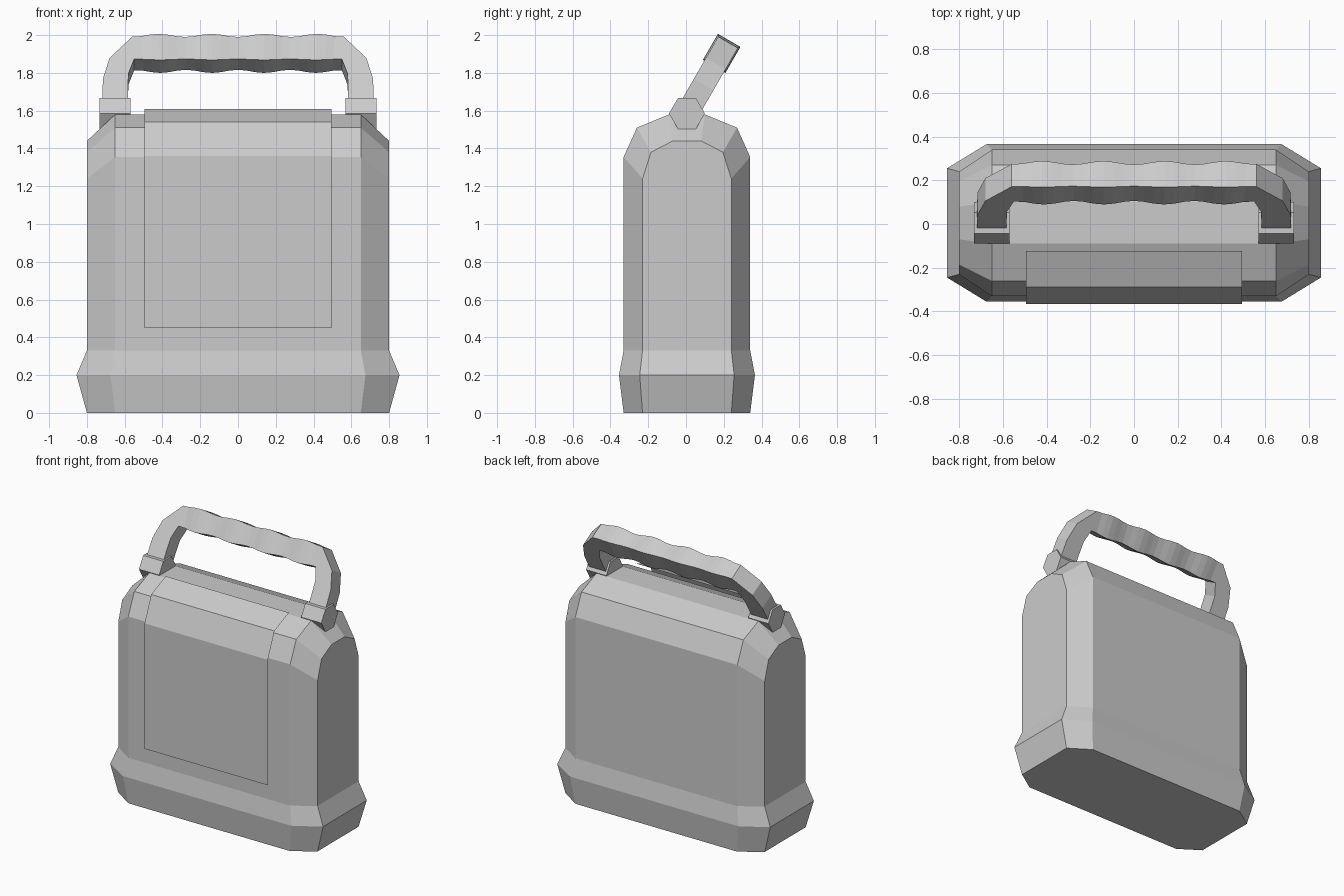
import bpy, bmesh, math
from mathutils import Vector

if "Cube" in bpy.data.objects:
    bpy.data.objects.remove(bpy.data.objects["Cube"])

grey = bpy.data.materials.new("plain grey")
grey.use_nodes = True
GREY = (0.6, 0.6, 0.6, 1)
grey.diffuse_color = GREY
grey.node_tree.nodes["Principled BSDF"].inputs["Base Color"].default_value = GREY

YC = 0.005  # depth centre of the can


def loft(bm, rings, closed=True, cap_first=False, cap_last=False):
    """Skin a row of rings with quads, with optional end caps."""
    vs = [[bm.verts.new(p) for p in ring] for ring in rings]
    n = len(vs[0])
    for a, b in zip(vs, vs[1:]):
        for i in range(n if closed else n - 1):
            j = (i + 1) % n
            bm.faces.new((a[i], a[j], b[j], b[i]))
    if cap_first:
        bm.faces.new(vs[0])
    if cap_last:
        bm.faces.new(vs[-1])


def finish(bm, name, fix_normals=True):
    bmesh.ops.remove_doubles(bm, verts=bm.verts, dist=0.0005)
    if fix_normals:
        bmesh.ops.recalc_face_normals(bm, faces=bm.faces)
    mesh = bpy.data.meshes.new(name)
    bm.to_mesh(mesh)
    bm.free()
    mesh.materials.append(grey)
    ob = bpy.data.objects.new(name, mesh)
    bpy.context.collection.objects.link(ob)
    return ob


def octagon(x_out, x_in, y_out, y_in, z):
    quarter = [(x_out, y_in), (x_in, y_out)]
    pts = quarter + [(-x, y) for x, y in reversed(quarter)]
    pts += [(-x, -y) for x, y in pts]
    return [(x, y + YC, z) for x, y in pts]


def arch(x, half):
    """Open, symmetric side outline, from the rear foot over to the front foot."""
    pts = half + [(-y, z) for y, z in reversed(half)]
    return [(x, y + YC, z) for y, z in pts]


# Body: flared foot, then a bevelled shell
bm = bmesh.new()
loft(bm, [octagon(0.80, 0.65, 0.335, 0.235, 0),
          octagon(0.855, 0.675, 0.36, 0.25, 0.2),
          octagon(0.80, 0.65, 0.335, 0.235, 0.33)], cap_first=True)
broad = [(0.335, 0.33), (0.335, 1.355), (0.265, 1.51), (0.095, 1.58)]
narrow = [(0.235, 0.33), (0.235, 1.24), (0.19, 1.38), (0.075, 1.44)]
loft(bm, [arch(-0.80, narrow), arch(-0.65, broad),
          arch(0.65, broad), arch(0.80, narrow)],
     closed=False, cap_first=True, cap_last=True)
finish(bm, "can_body")

# Label: a folded sheet floating just off the front
bm = bmesh.new()
fold = [(-0.365, 0.45), (-0.365, 1.36), (-0.288, 1.54), (-0.123, 1.61)]
loft(bm, [[(-0.495, y, z), (0.495, y, z)] for y, z in fold], closed=False)
finish(bm, "front_label", fix_normals=False)

# Hexagonal handle hinges
for side, name in ((1, "left_hinge"), (-1, "right_hinge")):
    bm = bmesh.new()
    hexagon = [(0.095 * math.cos(math.radians(a)), 0.094 * math.sin(math.radians(a)))
               for a in range(0, 360, 60)]
    loft(bm, [[(side * x, y + YC, z + 1.585) for y, z in hexagon]
              for x in (0.57, 0.732)], cap_first=True, cap_last=True)
    finish(bm, name)

# Handle: square bar, leaning backwards, with a grip of four swells
lean = math.radians(30)
up = Vector((0, math.sin(lean), math.cos(lean)))
back = Vector((0, math.cos(lean), -math.sin(lean)))
pivot = Vector((0, YC, 1.585))


def section(outer, inner, depth):
    ring = []
    for (x, u), d in ((outer, -depth), (outer, depth), (inner, depth), (inner, -depth)):
        ring.append(pivot + Vector((x, 0, 0)) + up * u + back * d)
    return ring


leg = [((0.72, 0), (0.583, 0)), ((0.715, 0.178), (0.583, 0.11)),
       ((0.68, 0.305), (0.58, 0.21)), ((0.56, 0.435), (0.55, 0.298))]
right_leg = [section((-o[0], o[1]), (-i[0], i[1]), 0.06) for o, i in leg]
left_leg = [section(o, i, 0.06) for o, i in reversed(leg)]
grip = []
STEPS = 24
for k in range(1, STEPS):
    t = k / STEPS
    swell = 0.012 * math.sin(4 * math.pi * t) ** 2
    grip.append(section((0.56 * (2 * t - 1), 0.435 + swell),
                        (0.55 * (2 * t - 1), 0.300 - swell), 0.057 + swell))
bm = bmesh.new()
loft(bm, right_leg + grip + left_leg, cap_first=True, cap_last=True)
finish(bm, "carry_handle")
